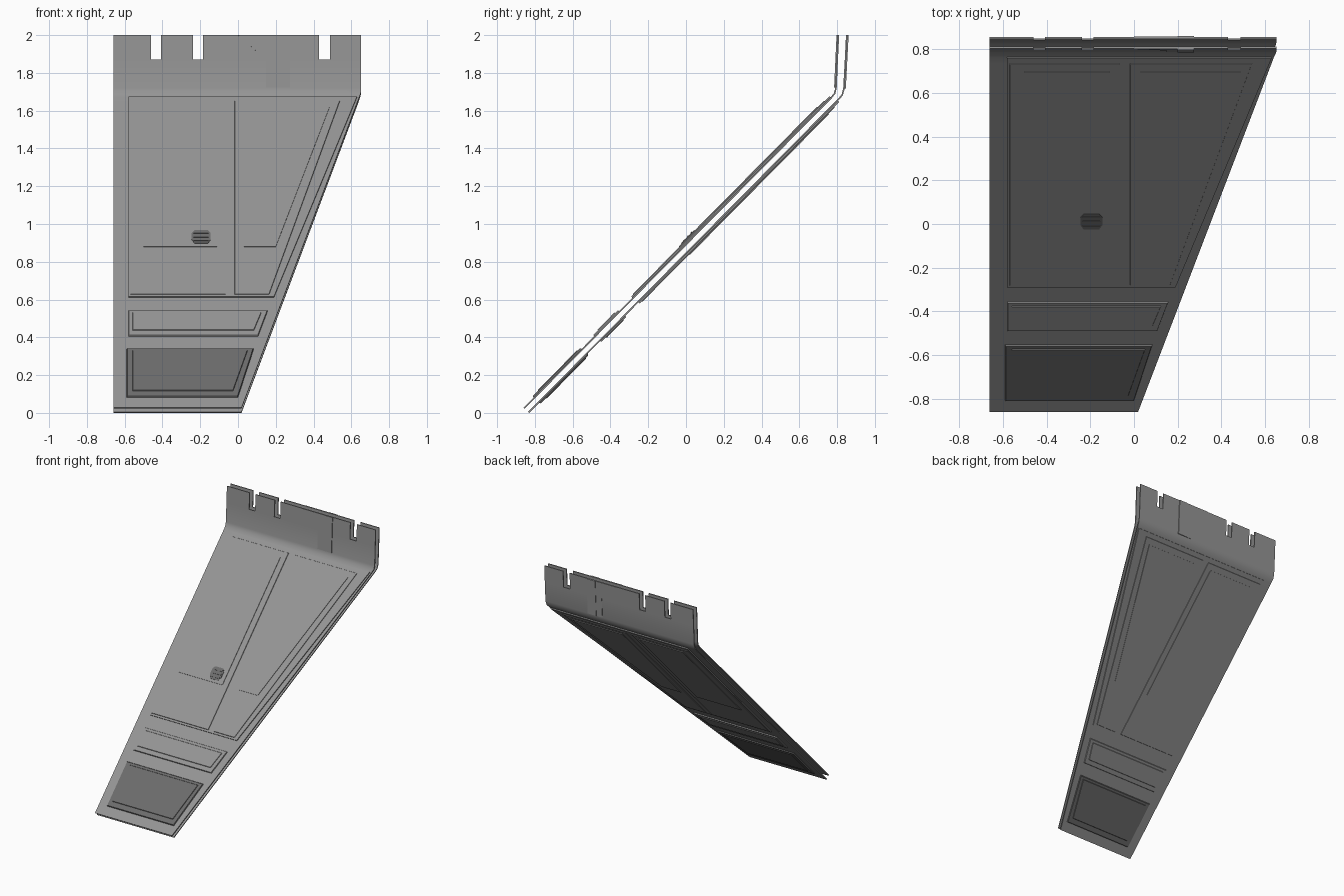
import bpy, bmesh, math
from mathutils import Vector

if "Cube" in bpy.data.objects:
    bpy.data.objects.remove(bpy.data.objects["Cube"])


def material(name, v):
    m = bpy.data.materials.new(name)
    m.diffuse_color = (v, v, v, 1)
    m.use_nodes = True
    m.node_tree.nodes["Principled BSDF"].inputs["Base Color"].default_value = m.diffuse_color
    return m


GREY = material("panel grey", 0.30)
DARK = material("dark grey", 0.15)

# Side profiles (y, z) of the outer faces of the two bent skins
FRONT = [(-0.86, 0.028), (0.735, 1.640), (0.765, 1.670), (0.783, 1.693),
         (0.790, 1.72), (0.7965, 1.87), (0.803, 2.0)]
BACK = [(-0.83, 0.0), (0.775, 1.622), (0.805, 1.652), (0.830, 1.680),
        (0.840, 1.715), (0.8485, 1.87), (0.855, 2.0)]
PROFILES = {"front": FRONT, "back": BACK}
LEFT, RIGHT = -0.66, 0.652


def edge_x(z):
    """Right-hand slanted outline."""
    return min(RIGHT, 0.008 + 0.379 * z)


def surf(side, x, s, h):
    """Point on a skin at front-view height s, raised outward by h."""
    prof = PROFILES[side]
    i = 0
    while i < len(FRONT) - 2 and s > FRONT[i + 1][1]:
        i += 1
    t = (s - FRONT[i][1]) / (FRONT[i + 1][1] - FRONT[i][1])
    a, b = Vector(prof[i]), Vector(prof[i + 1])
    p, d = a.lerp(b, t), (b - a).normalized()
    n = Vector((-d.y, d.x)) * (1 if side == "front" else -1)
    p += n * h
    return Vector((x, p.x, p.y))


def finish(name, bm, mat):
    bmesh.ops.recalc_face_normals(bm, faces=bm.faces)
    me = bpy.data.meshes.new(name)
    bm.to_mesh(me)
    bm.free()
    me.materials.append(mat)
    ob = bpy.data.objects.new(name, me)
    bpy.context.collection.objects.link(ob)
    return ob


def skin(side):
    """Bent sheet with three notches in its top flange."""
    cols = [LEFT, -0.46, -0.407, -0.238, -0.185, 0.429, 0.487, RIGHT]
    notches = (1, 3, 5)
    bm = bmesh.new()
    grid = []
    for (y, z), (_, fz) in zip(PROFILES[side], FRONT):
        k = (edge_x(fz) - LEFT) / (RIGHT - LEFT)
        grid.append([bm.verts.new((LEFT + (x - LEFT) * k, y, z)) for x in cols])
    for r in range(len(grid) - 1):
        for c in range(len(cols) - 1):
            if r == len(grid) - 2 and c in notches:
                continue
            q = [grid[r][c], grid[r][c + 1], grid[r + 1][c + 1], grid[r + 1][c]]
            bm.faces.new(q if side == "front" else q[::-1])
    loose = [v for v in bm.verts if not v.link_faces]
    bmesh.ops.delete(bm, geom=loose, context='VERTS')
    me = bpy.data.meshes.new(side + "_skin")
    bm.to_mesh(me)
    bm.free()
    me.materials.append(GREY)
    ob = bpy.data.objects.new(side + "_skin", me)
    bpy.context.collection.objects.link(ob)
    mod = ob.modifiers.new("thickness", 'SOLIDIFY')
    mod.thickness, mod.offset = 0.008, -1
    bpy.context.view_layer.objects.active = ob
    ob.select_set(True)
    bpy.ops.object.modifier_apply(modifier=mod.name)
    bpy.ops.object.shade_smooth_by_angle(angle=math.radians(35))
    ob.select_set(False)


def inset(pts, d):
    """Shrink a convex counter-clockwise outline by distance d."""
    out, n = [], len(pts)
    for i in range(n):
        p, q, r = (Vector(pts[j % n]) for j in (i - 1, i, i + 1))
        a, b = (q - p).normalized(), (r - q).normalized()
        na, nb = Vector((-a.y, a.x)), Vector((-b.y, b.x))
        out.append(q + (na + nb) * d / (1 + na.dot(nb)))
    return out


def plate(name, side, pts, h0, h1, mat=GREY, bevel=0.0):
    """Raised plate following a skin from level h0 to h1."""
    bm = bmesh.new()
    top = inset(pts, bevel) if bevel else pts
    lo = [bm.verts.new(surf(side, x, z, h0)) for x, z in pts]
    hi = [bm.verts.new(surf(side, x, z, h1)) for x, z in top]
    bm.faces.new(lo)
    bm.faces.new(hi)
    for i in range(len(pts)):
        j = (i + 1) % len(pts)
        bm.faces.new([lo[i], lo[j], hi[j], hi[i]])
    return finish(side + "_" + name, bm, mat)


def quad(x0, z0, xb, xt, z1):
    return [(x0, z0), (xb, z0), (xt, z1), (x0, z1)]


for side in ("front", "back"):
    skin(side)
    # lower panels, each a stepped pair
    plate("dark_panel", side, quad(-0.59, 0.08, 0.0, 0.085, 0.34), -0.002, 0.008, DARK, 0.004)
    plate("dark_panel_centre", side, quad(-0.56, 0.11, -0.025, 0.052, 0.325), 0.006, 0.012, DARK, 0.003)
    plate("middle_panel", side, quad(-0.58, 0.405, 0.107, 0.158, 0.54), -0.002, 0.008, GREY, 0.003)
    plate("middle_panel_centre", side, quad(-0.56, 0.43, 0.085, 0.125, 0.525), 0.006, 0.012, GREY, 0.003)
    # large upper panel with two fields, each carrying an inner plate
    plate("upper_panel", side, quad(-0.58, 0.61, 0.19, 0.63, 1.67), -0.002, 0.008)
    plate("left_field", side, quad(-0.57, 0.62, -0.065, -0.065, 1.645), 0.006, 0.012, GREY, 0.002)
    plate("right_field", side, quad(-0.018, 0.62, 0.165, 0.54, 1.645), 0.006, 0.012, GREY, 0.002)
    plate("left_inner_plate", side, quad(-0.50, 0.87, -0.112, -0.112, 1.61), 0.010, 0.016)
    plate("right_inner_plate", side, quad(0.032, 0.87, 0.20, 0.485, 1.61), 0.010, 0.016)
    # flange plates
    plate("flange_bracket", side, [(0.148, 1.722), (0.2, 1.722), (0.2, 2.0), (0.0, 2.0), (0.148, 1.87)],
          -0.002, 0.003)
    plate("flange_strip", side, quad(0.2, 1.722, 0.275, 0.275, 2.0), -0.002, 0.006)

# small slatted vent on the front only
vent = [(-0.23, 0.885), (-0.16, 0.885), (-0.145, 0.905), (-0.145, 0.94),
        (-0.16, 0.955), (-0.23, 0.955), (-0.245, 0.94), (-0.245, 0.905)]
plate("vent", "front", vent, 0.014, 0.019, DARK)
for i in range(3):
    z = 0.896 + i * 0.02
    plate("vent_slat_%d" % (i + 1), "front", quad(-0.235, z, -0.155, -0.155, z + 0.008), 0.018, 0.022, DARK)
